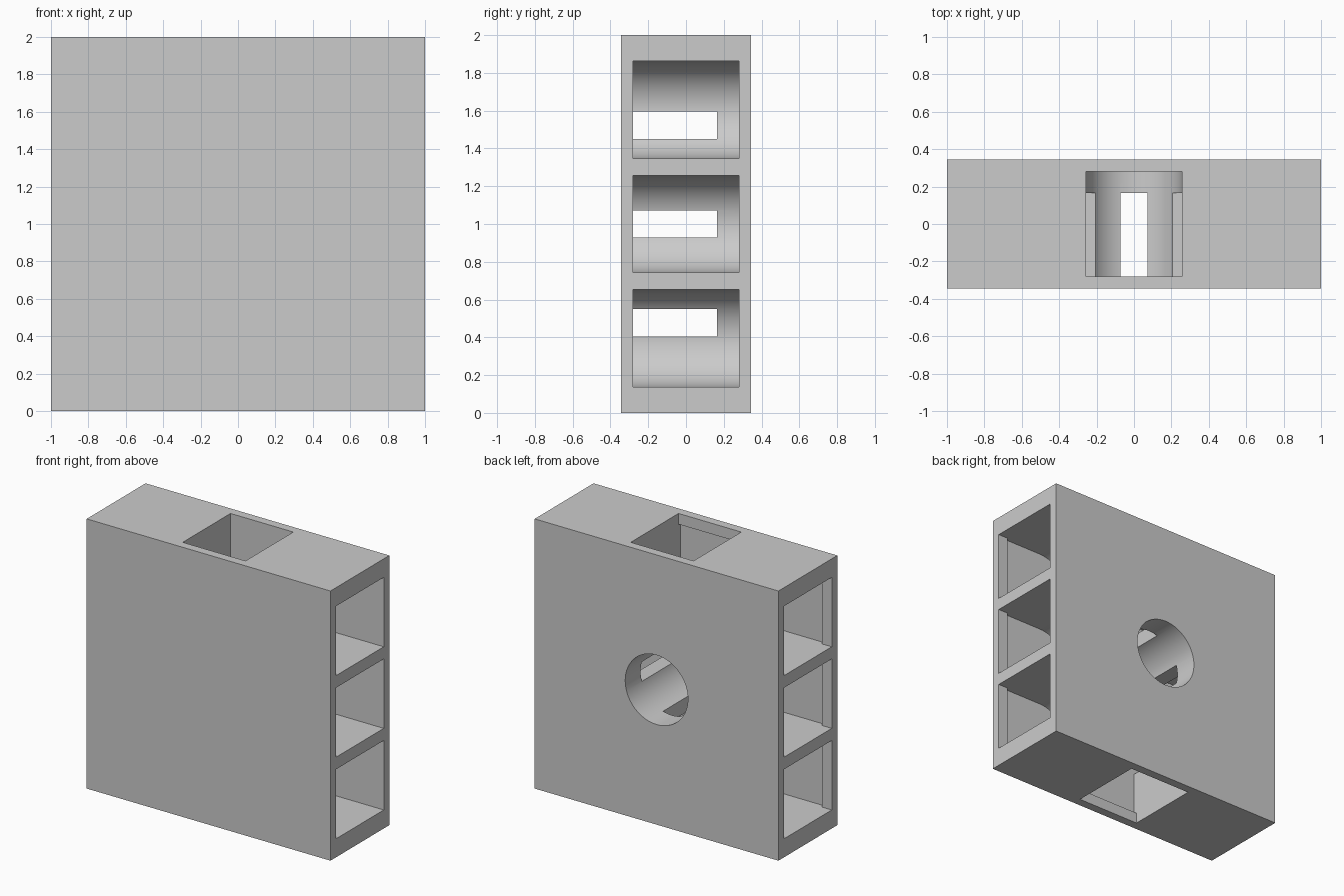
import bpy, bmesh, math
from mathutils import Vector

cube = bpy.data.objects.get("Cube")
if cube:
    bpy.data.objects.remove(cube, do_unlink=True)

DEPTH = 0.345      # half thickness of the block
R = 0.2575         # pocket radius
PITCH = 0.605      # spacing of the pocket grid
FLOOR = -0.305     # deepest pocket plane
ROOF = 0.28
LIP = 0.08         # depth of the retaining lip at each mouth
SLOT = 0.0725      # half width of the wire slots
SLOT_ROOF = 0.165

grey = bpy.data.materials.new("plain_grey")
grey.use_nodes = True
grey.diffuse_color = (0.6, 0.6, 0.6, 1)
grey.node_tree.nodes["Principled BSDF"].inputs["Base Color"].default_value = (0.6, 0.6, 0.6, 1)


def prism(name, outline, y0, y1):
    """Extrude an outline in the XZ plane from y0 to y1."""
    bm = bmesh.new()
    face = bm.faces.new([bm.verts.new((x, y0, z)) for x, z in outline])
    grown = bmesh.ops.extrude_face_region(bm, geom=[face])["geom"]
    moved = [v for v in grown if isinstance(v, bmesh.types.BMVert)]
    bmesh.ops.translate(bm, verts=moved, vec=(0, y1 - y0, 0))
    bmesh.ops.recalc_face_normals(bm, faces=bm.faces)
    mesh = bpy.data.meshes.new(name)
    bm.to_mesh(mesh)
    bm.free()
    obj = bpy.data.objects.new(name, mesh)
    bpy.context.collection.objects.link(obj)
    mesh.materials.append(grey)
    return obj


def rect(x0, x1, z0, z1):
    return [(x0, z0), (x1, z0), (x1, z1), (x0, z1)]


def arc(start, end, steps):
    return [start + (end - start) * i / steps for i in range(steps + 1)]


def pocket(centre, out):
    """Round-ended pocket opening along 'out', with a shallower mouth."""
    c, out = Vector(centre), Vector(out)
    side = Vector((-out.y, out.x))
    reach = 1 - abs((c - Vector((0, 1))).dot(out))
    curve = [c + side * R * math.cos(a) - out * R * math.sin(a) for a in arc(0, math.pi, 32)]
    inner = [p + out * (reach - LIP) for p in (c - side * R, c + side * R)]
    outer = [p + out * (reach + 0.1) for p in (c - side * R, c + side * R)]
    return [prism("pocket_cutter", curve + inner, FLOOR, ROOF),
            prism("mouth_cutter", [curve[0], curve[-1]] + outer, -0.28, ROOF)]


# Solid block
block = prism("connector_block", rect(-1, 1, 0, 2), -DEPTH, DEPTH)

# Side pockets in three rows, plus the top and bottom pockets
cutters = []
for s in (-1, 1):
    for row in (-1, 0, 1):
        cutters += pocket((s * PITCH, 1 + row * PITCH), (s, 0))
    cutters += pocket((0, 1 + s * PITCH), (0, s))

# Round hole in the back
circle = [(R * math.cos(a), 1 + R * math.sin(a)) for a in arc(0, 2 * math.pi, 64)[:-1]]
cutters.append(prism("hole_cutter", circle, FLOOR, DEPTH + 0.1))

# Wire slots joining the pockets
for z in (0.477, 1.0, 1.523):
    cutters.append(prism("slot_cutter", rect(-PITCH, PITCH, z - SLOT, z + SLOT), FLOOR, SLOT_ROOF))
cutters.append(prism("slot_cutter", rect(-SLOT, SLOT, 1 - PITCH, 1 + PITCH), FLOOR, SLOT_ROOF))

# Cut everything out of the block
bpy.context.view_layer.objects.active = block
for cutter in cutters:
    mod = block.modifiers.new("cut", 'BOOLEAN')
    mod.operation = 'DIFFERENCE'
    mod.solver = 'EXACT'
    mod.object = cutter
    bpy.ops.object.modifier_apply(modifier=mod.name)
    bpy.data.objects.remove(cutter, do_unlink=True)

bpy.ops.object.select_all(action='DESELECT')
block.select_set(True)
bpy.ops.object.shade_smooth_by_angle(angle=math.radians(30))
